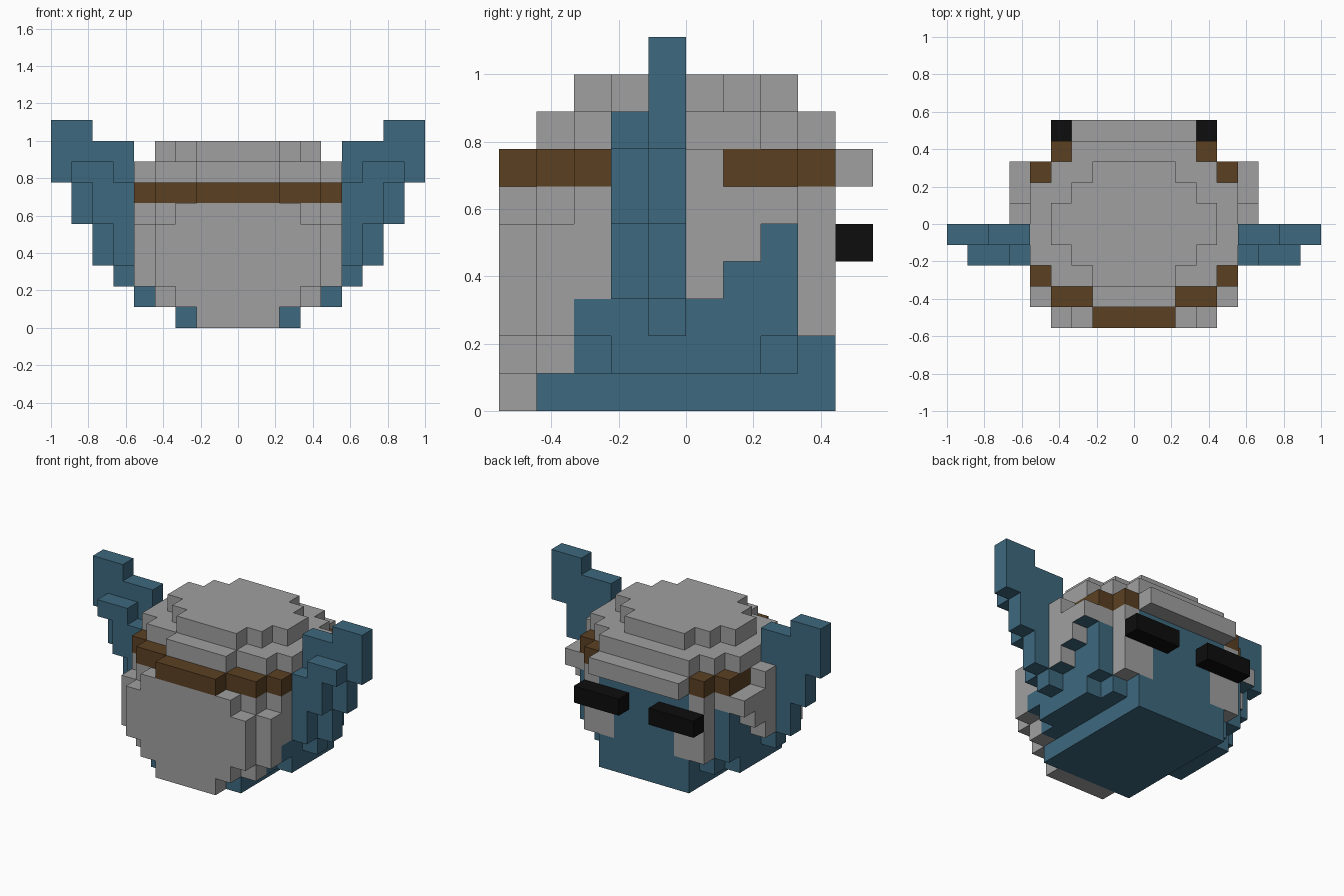
import bpy, bmesh
from mathutils import Vector

if "Cube" in bpy.data.objects:
    bpy.data.objects.remove(bpy.data.objects["Cube"], do_unlink=True)

U = 1 / 9  # edge length of one block


def material(name, rgb):
    m = bpy.data.materials.new(name)
    m.use_nodes = True
    m.diffuse_color = (*rgb, 1)
    bsdf = m.node_tree.nodes["Principled BSDF"]
    bsdf.inputs["Base Color"].default_value = (*rgb, 1)
    bsdf.inputs["Roughness"].default_value = 0.8
    return m


GREY = material("grey", (0.352, 0.352, 0.352))
BLUE = material("slate blue", (0.047, 0.138, 0.209))
BROWN = material("brown", (0.105, 0.051, 0.016))
BLACK = material("black", (0.004, 0.004, 0.004))

parts = {}      # part name -> set of block cells
occupied = set()


def fill(name, xs, ys, zs, sides=(1, -1)):
    """Fill a box of blocks given on the +x half, mirrored to the other side."""
    for s in sides:
        for x in range(*xs):
            for y in range(*ys):
                for z in range(*zs):
                    cell = (x if s > 0 else -x - 1, y, z)
                    parts.setdefault(name, set()).add(cell)
                    occupied.add(cell)


# Head layers: half widths of the rows from y = -5 to y = 3
middle = [4, 5, 5, 5, 5, 5, 5, 5, 4]
layers = [
    [2, 3, 3, 3, 3, 3, 3, 3, 3],
    [3, 4, 4, 5, 5, 5, 5, 4, 3],
    middle, middle, middle,
    [3, 4, 5, 5, 5, 5, 5, 5, 4],
    [2, 4, 5, 5, 5, 5, 5, 5, 4],
    [0, 2, 4, 5, 5, 5, 5, 4, 3],
    [0, 0, 2, 3, 4, 4, 3, 2, 0],
]
# First and last row of the blue lining on each level
lining = {0: (-4, 3), 1: (-3, 3), 2: (-3, 2), 3: (1, 2), 4: (2, 2)}


def head_part(x, y, z):
    if z == 6:
        return "head_shell" if y == 3 and x < 3 else "head_band"
    if y == 3 and 2 <= z <= 5:
        cheek = x >= 3 or (x == 2 and z < 4)
        return "head_shell" if cheek else "face_lining"
    first, last = lining.get(z, (9, 9))
    return "face_lining" if first <= y <= last else "head_shell"


for z, rows in enumerate(layers):
    for y, half in enumerate(rows, -5):
        for x in range(half):
            fill(head_part(x, y, z), (x, x + 1), (y, y + 1), (z, z + 1))

# Brim and the two eye bars
fill("brim", (0, 3), (4, 5), (6, 7))
for side, s in (("left", 1), ("right", -1)):
    fill(side + "_eye_bar", (1, 4), (4, 5), (4, 5), (s,))

    # Stepped cheek flap
    flap = side + "_cheek_flap"
    for y, z0, z1 in ((0, 3, 7), (1, 4, 6), (2, 5, 6)):
        fill(flap, (5, 6), (y, y + 1), (z0, z1), (s,))

    # Stepped horn: a front plate and a taller rear plate
    horn = side + "_horn"
    for x, z0, z1 in ((5, 3, 7), (6, 5, 8), (7, 7, 8)):
        fill(horn, (x, x + 1), (-2, -1), (z0, z1), (s,))
    for x, z0, z1 in ((5, 2, 9), (6, 3, 9), (7, 5, 10), (8, 7, 10)):
        fill(horn, (x, x + 1), (-1, 0), (z0, z1), (s,))


def build(name, cells, mats):
    """Make the outer faces of the blocks; mats[1], if any, goes underneath."""
    bm = bmesh.new()
    verts = {}
    for cell in sorted(cells):
        for axis in range(3):
            for step in (0, 1):
                near = list(cell)
                near[axis] += 1 if step else -1
                if tuple(near) in occupied:
                    continue
                a, b = (axis + 1) % 3, (axis + 2) % 3
                loop = []
                for da, db in ((0, 0), (1, 0), (1, 1), (0, 1)):
                    p = list(cell)
                    p[axis] += step
                    p[a] += da
                    p[b] += db
                    p = tuple(p)
                    if p not in verts:
                        verts[p] = bm.verts.new(Vector(p) * U)
                    loop.append(verts[p])
                face = bm.faces.new(loop if step else loop[::-1])
                if len(mats) > 1 and axis == 2 and step == 0:
                    face.material_index = 1
    bm.normal_update()
    # Merge flat areas into single faces
    bmesh.ops.dissolve_limit(bm, angle_limit=0.01, verts=bm.verts[:],
                             edges=bm.edges[:], delimit={"MATERIAL"})
    mesh = bpy.data.meshes.new(name)
    bm.to_mesh(mesh)
    bm.free()
    for m in mats:
        mesh.materials.append(m)
    bpy.context.collection.objects.link(bpy.data.objects.new(name, mesh))


for name, cells in parts.items():
    if "flap" in name:
        mats = [GREY, BLUE]
    elif "horn" in name or "lining" in name:
        mats = [BLUE]
    elif "band" in name:
        mats = [BROWN]
    elif "eye" in name:
        mats = [BLACK]
    else:
        mats = [GREY]
    build(name, cells, mats)
